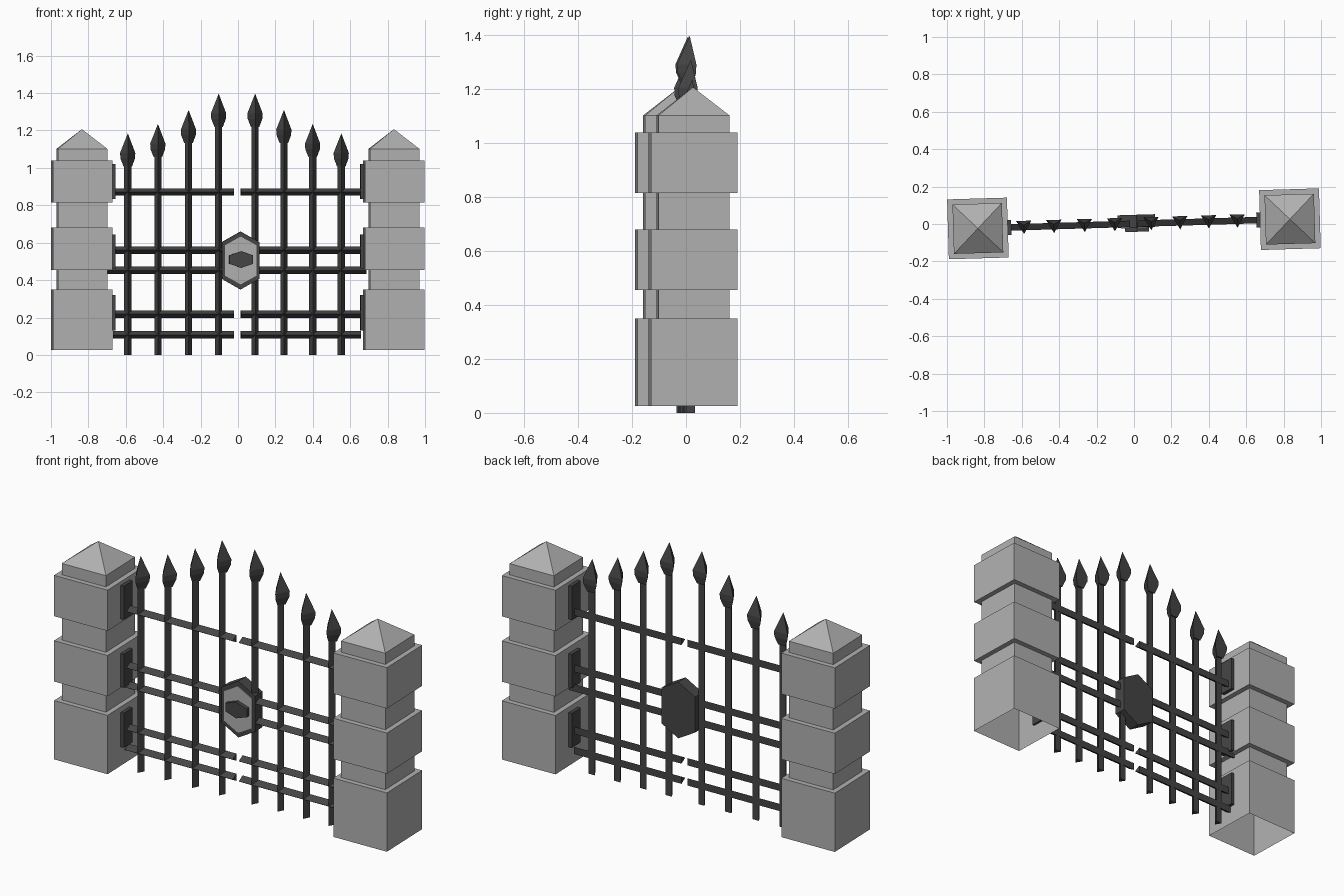
import bpy, bmesh, math
from mathutils import Matrix, Vector

if "Cube" in bpy.data.objects:
    bpy.data.objects.remove(bpy.data.objects["Cube"])

TURN = Matrix.Rotation(math.radians(1.7), 4, 'Z')   # whole gate is slightly turned
PLACE = Matrix.Translation((0, 0.001, 0)) @ TURN


def material(name, v):
    m = bpy.data.materials.new(name)
    m.diffuse_color = (v, v, v, 1)
    m.use_nodes = True
    m.node_tree.nodes["Principled BSDF"].inputs["Base Color"].default_value = m.diffuse_color
    return m


iron = material("dark_iron", 0.06)
stone = material("grey_stone", 0.44)


def loft(name, rings, mat, cap_start=True, cap_end=True):
    """Skin a list of equal-length vertex rings; a one-point ring is an apex."""
    bm = bmesh.new()
    vr = [[bm.verts.new(PLACE @ Vector(p)) for p in r] for r in rings]
    for a, b in zip(vr, vr[1:]):
        n = len(a)
        for i in range(n):
            j = (i + 1) % n
            if len(b) == 1:
                bm.faces.new((a[i], a[j], b[0]))
            else:
                bm.faces.new((a[i], a[j], b[j], b[i]))
    if cap_start:
        bm.faces.new(vr[0][::-1])
    if cap_end and len(vr[-1]) > 2:
        bm.faces.new(vr[-1])
    bmesh.ops.recalc_face_normals(bm, faces=bm.faces)
    me = bpy.data.meshes.new(name)
    bm.to_mesh(me)
    bm.free()
    ob = bpy.data.objects.new(name, me)
    bpy.context.collection.objects.link(ob)
    me.materials.append(mat)
    return ob


def square(x, h, z):
    return [(x - h, -h, z), (x + h, -h, z), (x + h, h, z), (x - h, h, z)]


def tri(r):
    """Triangle pointing to the front: (sideways, depth) pairs."""
    return [(0, -r), (r * 0.866, r / 2), (-r * 0.866, r / 2)]


def box(name, x0, x1, y0, y1, z0, z1, mat):
    loft(name, [[(x0, y0, z), (x1, y0, z), (x1, y1, z), (x0, y1, z)] for z in (z0, z1)], mat)


# Stone pillars: banded, pyramid cap, open underneath
W, N = 0.16, 0.132
bands = [(W, 0.026), (W, 0.35), (N, 0.35), (N, 0.455), (W, 0.455), (W, 0.68), (N, 0.68),
         (N, 0.815), (W, 0.815), (W, 1.04), (N, 1.04), (N, 1.102)]
for side, x in (("left", -0.835), ("right", 0.834)):
    loft(side + "_pillar", [square(x, h, z) for h, z in bands] + [[(x, 0, 1.207)]],
         stone, cap_start=False)

# Hinge plates on the inner pillar faces
for side, x0, x1 in (("left", -0.685, -0.656), ("right", 0.655, 0.685)):
    for z0, z1 in ((0.13, 0.32), (0.46, 0.645), (0.835, 1.02)):
        box(side + "_hinge_plate", x0, x1, -0.04, 0.04, z0, z1, iron)

# Upright bars with three-sided spear tips
tops = (1.185, 1.235, 1.31, 1.397)
uprights = list(zip((-0.589, -0.428, -0.264, -0.103), tops)) + \
    list(zip((0.553, 0.4, 0.246, 0.092), tops))
for x, top in uprights:
    base = top - 0.178
    loft("upright_bar", [[(x + u, 0.004 + v, z) for u, v in tri(0.022)]
                         for z in (0, base + 0.01)], iron)
    loft("spear_tip", [[(x + u, 0.01 + v, z) for u, v in tri(r)]
                       for r, z in ((0.026, base), (0.045, top - 0.135), (0.047, top - 0.105))]
         + [[(x, 0.01, top)]], iron)

# Horizontal rails, one set per gate leaf
for z in (0.107, 0.218, 0.452, 0.56, 0.871):
    reach = 0.03 if z == 0.452 else 0
    for x0, x1 in ((-0.668 - reach, -0.022), (0.015, 0.658 + reach)):
        loft("rail", [[(x, 0.006 + v, z + u) for u, v in tri(0.023)] for x in (x0, x1)], iron)


# Six-sided lock: dark body, pale face plate and dark central boss
def hexa(hw, hh, flat, y):
    return [(0.014 + a, y, 0.505 + b) for a, b in
            ((0, hh), (hw, flat), (hw, -flat), (0, -hh), (-hw, -flat), (-hw, flat))]


def wide_hexa(hw, hh, y):
    return [(0.016 + a, y, 0.51 + b) for a, b in
            ((hw, hh * 0.5), (0, hh), (-hw, hh * 0.5), (-hw, -hh * 0.5), (0, -hh), (hw, -hh * 0.5))]


loft("lock_body", [hexa(0.1, 0.155, 0.098, 0.048), hexa(0.1, 0.155, 0.098, -0.019)], iron)
loft("lock_face", [hexa(0.083, 0.128, 0.082, -0.01), hexa(0.083, 0.128, 0.082, -0.023)], stone)
loft("lock_boss", [wide_hexa(0.064, 0.045, -0.015), wide_hexa(0.064, 0.045, -0.043)], iron)
